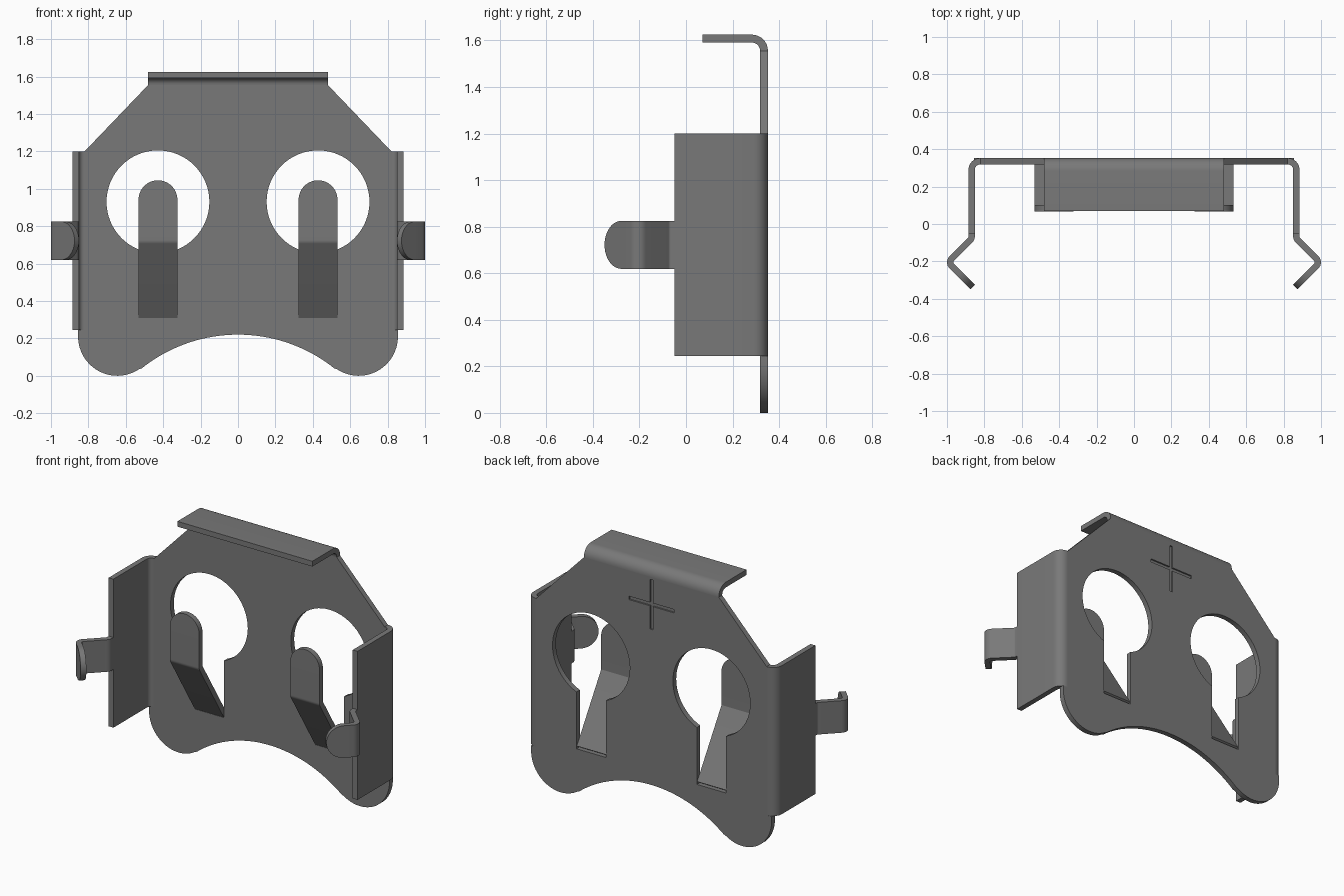
import bpy, bmesh, math
from mathutils import Vector

cube = bpy.data.objects.get("Cube")
if cube:
    bpy.data.objects.remove(cube, do_unlink=True)

T = 0.034            # sheet thickness
BACK = 0.352         # rear face of the plate
MID = BACK - T / 2   # middle of the plate

steel = bpy.data.materials.new("grey steel")
steel.use_nodes = True
GREY = (0.19, 0.19, 0.19, 1)
steel.diffuse_color = GREY
steel.node_tree.nodes["Principled BSDF"].inputs["Base Color"].default_value = GREY


def finish(bm, name):
    bmesh.ops.remove_doubles(bm, verts=bm.verts, dist=1e-5)
    bmesh.ops.recalc_face_normals(bm, faces=bm.faces)
    mesh = bpy.data.meshes.new(name)
    bm.to_mesh(mesh)
    bm.free()
    mesh.materials.append(steel)
    ob = bpy.data.objects.new(name, mesh)
    bpy.context.collection.objects.link(ob)
    return ob


def smooth(ob):
    bpy.ops.object.select_all(action='DESELECT')
    ob.select_set(True)
    bpy.context.view_layer.objects.active = ob
    bpy.ops.object.shade_smooth_by_angle(angle=math.radians(30))


def prism(name, outline, y0, y1):
    """Extrude an (x, z) outline from y0 to y1."""
    bm = bmesh.new()
    face = bm.faces.new([bm.verts.new((x, y0, z)) for x, z in outline])
    new = bmesh.ops.extrude_face_region(bm, geom=[face])["geom"]
    verts = [g for g in new if isinstance(g, bmesh.types.BMVert)]
    bmesh.ops.translate(bm, verts=verts, vec=(0, y1 - y0, 0))
    return finish(bm, name)


def arc(cx, cz, r, a0, a1, n):
    return [(cx + r * math.cos(a0 + (a1 - a0) * i / n),
             cz + r * math.sin(a0 + (a1 - a0) * i / n)) for i in range(n + 1)]


def fillet_path(points, radius, n=8):
    """Round the inner corners of a polyline."""
    pts = [Vector(p) for p in points]
    out = [pts[0]]
    for a, b, c in zip(pts, pts[1:], pts[2:]):
        d0, d1 = (a - b).normalized(), (c - b).normalized()
        half = d0.angle(d1) / 2
        centre = b + (d0 + d1).normalized() * radius / math.sin(half)
        reach = radius / math.tan(half)
        v0, v1 = b + d0 * reach - centre, b + d1 * reach - centre
        turn = v0.angle(v1)
        for i in range(n + 1):
            t = i / n
            out.append(centre + (v0 * math.sin((1 - t) * turn)
                                 + v1 * math.sin(t * turn)) / math.sin(turn))
    return out + [pts[-1]]


def strip(name, points, radius, half, place, round_end=False):
    """Bent sheet strip along a 2D path; place(u, v, w) gives the 3D point."""
    path = fillet_path(points, radius)
    widths = [half] * len(path)
    if round_end:
        end = path.pop()
        widths.pop()
        d = (end - path[-1]).normalized()
        for i in range(17):
            a = math.pi / 2 * i / 16
            path.append(end - d * half * (1 - math.sin(a)))
            widths.append(max(half * math.cos(a), 0.0005))
    bm = bmesh.new()
    rings = []
    for i, p in enumerate(path):
        d = (path[min(i + 1, len(path) - 1)] - path[max(i - 1, 0)]).normalized()
        n = Vector((-d.y, d.x)) * T / 2
        w = widths[i]
        rings.append([bm.verts.new(place(*(p + n * s), w * k))
                      for s, k in ((1, 1), (1, -1), (-1, -1), (-1, 1))])
    for r0, r1 in zip(rings, rings[1:]):
        for k in range(4):
            bm.faces.new((r0[k], r0[(k + 1) % 4], r1[(k + 1) % 4], r1[k]))
    bm.faces.new(rings[0])
    bm.faces.new(rings[-1])
    ob = finish(bm, name)
    smooth(ob)
    return ob


# Back plate outline: concave bottom, round lobes, sloped shoulders
LX, LZ, LR = 0.645, 0.21, 0.21
ARC_R = math.hypot(LX, LZ + 0.6) - LR
lean = math.atan2(LZ + 0.6, LX)
right = arc(0, ARC_R and 0.22 - ARC_R, ARC_R, math.pi / 2, lean, 20)
right += arc(LX, LZ, LR, math.pi + lean, 2 * math.pi, 24)[1:]
right += [(0.855, 0.245), (0.82, 0.245), (0.82, 1.2), (0.48, 1.555)]
plate = prism("back_plate", right + [(-x, z) for x, z in reversed(right[1:])], BACK - T, BACK)

# Keyhole openings and the shallow cross engraved in the rear face
HX, HZ, HR, SLOT = 0.428, 0.93, 0.275, 0.104
cutters = []
for s in (1, -1):
    a = math.asin(SLOT / HR)
    hole = arc(s * HX, HZ, HR, -math.pi / 2 + a, 1.5 * math.pi - a, 56)
    hole += [(s * HX - SLOT, 0.31), (s * HX + SLOT, 0.31)]
    cutters.append(prism("keyhole_cutter", hole, BACK - 0.2, BACK + 0.1))
g, L, CZ = 0.011, 0.16, 1.38
cross = []
for k in range(4):
    c, s = round(math.cos(k * math.pi / 2)), round(math.sin(k * math.pi / 2))
    cross += [(x * c - z * s, CZ + x * s + z * c) for x, z in ((L, -g), (L, g), (g, g))]
cutters.append(prism("cross_cutter", cross, BACK - 0.01, BACK + 0.1))
bpy.context.view_layer.objects.active = plate
for cutter in cutters:
    cutter.hide_render = True
    mod = plate.modifiers.new("cut", 'BOOLEAN')
    mod.operation = 'DIFFERENCE'
    mod.solver = 'EXACT'
    mod.object = cutter
    bpy.ops.object.modifier_apply(modifier=mod.name)
    bpy.data.objects.remove(cutter, do_unlink=True)
smooth(plate)

# Top lip folded forward
strip("top_lip", [(MID, 1.555), (MID, 1.608), (0.07, 1.608)], 0.052, 0.48,
      lambda u, v, w: (w, u, v))

for side, s in (("left", 1), ("right", -1)):
    # Side flange folded forward
    strip(side + "_flange", [(0.82, MID), (0.868, MID), (0.868, -0.05)], 0.045, 0.4775,
          lambda u, v, w: (s * u, v, 0.7225 + w))
    # Snap clip at the flange's front edge, kinked outward with a rounded tip
    strip(side + "_clip", [(0.868, -0.045), (0.868, -0.078), (0.995, -0.205), (0.862, -0.338)],
          0.03, 0.103, lambda u, v, w: (s * u, v, 0.722 + w), True)
    # Spring tongue leaning out of the keyhole
    strip(side + "_tongue", [(MID, 0.318), (0.085, 0.72), (0.085, 1.045)], 0.02, SLOT,
          lambda u, v, w: (s * HX + w, u, v), True)
